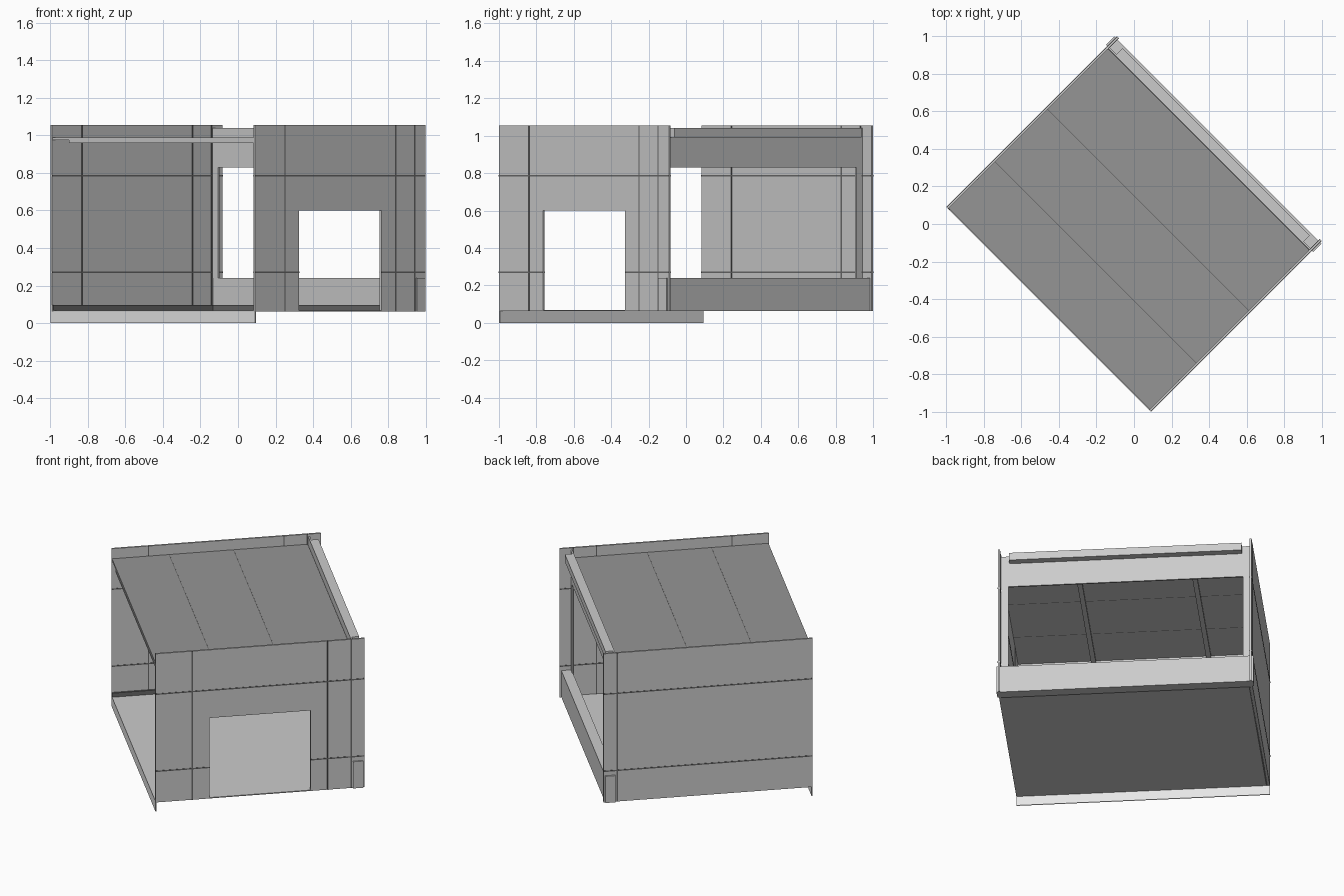
import bpy, bmesh, math
from mathutils import Matrix

cube = bpy.data.objects.get("Cube")
if cube:
    bpy.data.objects.remove(cube, do_unlink=True)


def material(name, value):
    m = bpy.data.materials.new(name)
    m.use_nodes = True
    col = (value, value, value, 1)
    m.diffuse_color = col
    m.node_tree.nodes["Principled BSDF"].inputs["Base Color"].default_value = col
    return m


GREY = material("panel grey", 0.6)
PALE = material("pale grey", 0.8)
ROOF = material("roof grey", 0.3)
DARK = material("seam dark grey", 0.14)

# The whole room is laid out square, then turned on its corner
TURN = Matrix.Rotation(math.radians(-45), 4, "Z")
U, V = 0.771, 0.643          # half length and half depth
FLOOR, TOP = 0.062, 1.055
T = 0.012                    # wall thickness


def boxes(name, mat, parts):
    """One object from boxes given as (u range, v range, z range)."""
    bm = bmesh.new()
    for ranges in parts:
        size = [b - a for a, b in ranges]
        mid = [(a + b) / 2 for a, b in ranges]
        bmesh.ops.create_cube(bm, size=1, matrix=TURN @ Matrix.Translation(mid) @ Matrix.Diagonal((*size, 1)))
    me = bpy.data.meshes.new(name)
    bm.to_mesh(me)
    bm.free()
    me.materials.append(mat)
    ob = bpy.data.objects.new(name, me)
    bpy.context.collection.objects.link(ob)
    return ob


# Floor and the lip hanging under its open edge
boxes("floor", GREY, [((-U, U), (-V, V - 0.01), (FLOOR, FLOOR + 0.006))])
boxes("floor_lip", PALE, [((-U, U), (-V, -V + 0.006), (0, FLOOR))])

# Side walls: one solid, one with a doorway
DOOR, DOOR_TOP = 0.31, 0.6
boxes("solid_wall", GREY, [((-U, -U + T), (-V, V), (FLOOR, TOP))])
boxes("door_wall", GREY, [
    ((U - T, U), (-V, -DOOR), (FLOOR, TOP)),
    ((U - T, U), (DOOR, V), (FLOOR, TOP)),
    ((U - T, U), (-DOOR, DOOR), (DOOR_TOP, TOP))])

# Window wall: sill, header, posts and a cap strip
boxes("window_sill", GREY, [((-U - 0.01, U + 0.01), (0.57, V - 0.01), (FLOOR, 0.24))])
boxes("window_header", GREY, [((-U, U), (0.565, 0.575), (0.83, 1.04))])
boxes("window_posts", GREY, [
    (tuple(sorted((s * U, s * 0.714))), (0.565, 0.575), (0.24, 0.83)) for s in (-1, 1)])
boxes("header_cap", GREY, [((-0.707, 0.707), (0.575, 0.62), (0.99, 1.04))])

# Roof of three sheets, darker on top
edges = [-V, -0.29, 0.106, 0.565]
roof = boxes("roof_sheets", GREY, [
    ((-U + T, U - T), (a + 0.002, b - 0.002), (0.975, 0.988)) for a, b in zip(edges, edges[1:])])
roof.data.materials.append(ROOF)
for face in roof.data.polygons:
    if face.normal.z > 0.5:
        face.material_index = 1
boxes("roof_joints", DARK, [
    ((-U + T, U - T), (v - 0.002, v + 0.002), (0.975, 0.987)) for v in edges[1:3]])

# Ceiling ribs and the beam over the open edge
boxes("ceiling_ribs", GREY, [((u - 0.015, u + 0.015), (-V + 0.02, 0.56), (0.962, 0.975))
                             for u in (-0.4, 0.3)])
boxes("open_edge_beam", GREY, [((-0.63, U - T), (-V, -V + 0.025), (0.96, 0.975))])

# Dark skirting inside
boxes("skirting", DARK, [
    ((-U + T, -U + T + 0.012), (-V, 0.57), (FLOOR, 0.095)),
    ((-U + T, U - T), (0.558, 0.57), (FLOOR, 0.095))])

# Panel seams on both faces of the side walls
W, P = 0.004, 0.002          # half width and projection
for side, name in ((-1, "solid_wall_seams"), (1, "door_wall_seams")):
    parts = []
    for a, b in ((U - P, U + P), (U - T - P, U - T + P)):
        u = tuple(sorted((side * a, side * b)))
        inside = b < U
        columns = [0.56] if side < 0 and not inside else [-0.417, 0.417, 0.56]
        parts += [(u, (v - W, v + W), (FLOOR, TOP)) for v in columns]
        parts.append((u, (-V, V), (0.785 - W, 0.785 + W)))
        spans = [(-V, -DOOR), (DOOR, V)] if side > 0 else [(-V, V)]
        parts += [(u, s, (0.27 - W, 0.27 + W)) for s in spans]
    boxes(name, DARK, parts)
